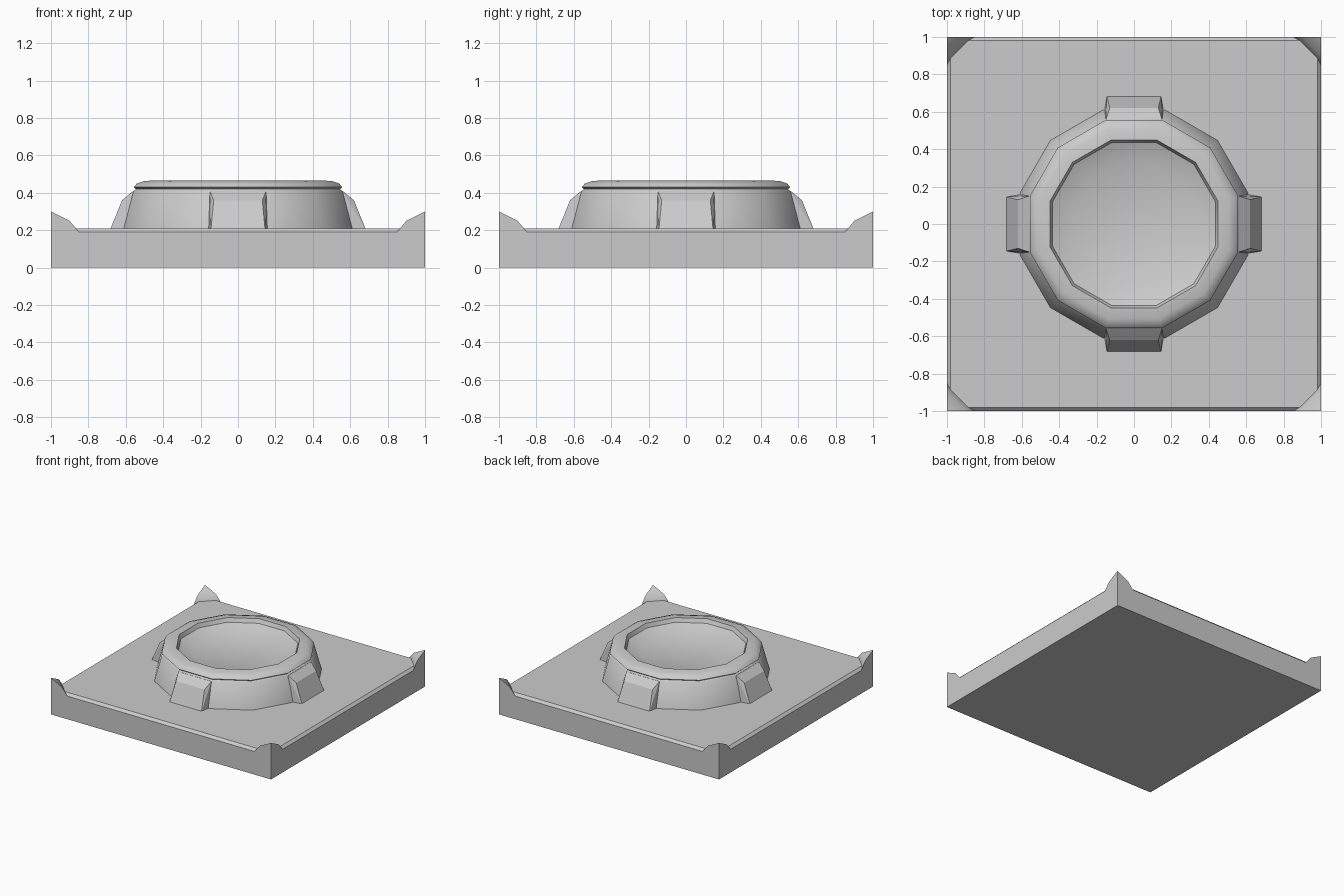
import bpy, bmesh
from math import cos, sin, pi, radians
from mathutils import Vector, Matrix

if "Cube" in bpy.data.objects:
    bpy.data.objects.remove(bpy.data.objects["Cube"])


def finish(bm, name, angle):
    bmesh.ops.recalc_face_normals(bm, faces=bm.faces)
    mesh = bpy.data.meshes.new(name)
    bm.to_mesh(mesh)
    bm.free()
    ob = bpy.data.objects.new(name, mesh)
    bpy.context.collection.objects.link(ob)
    bpy.ops.object.select_all(action='DESELECT')
    ob.select_set(True)
    bpy.context.view_layer.objects.active = ob
    bpy.ops.object.shade_smooth_by_angle(angle=radians(angle))
    return ob


def lathe(name, profile, sides, turn, angle):
    """Stack of regular polygons given as (radius to corner, height), capped."""
    bm = bmesh.new()
    rings = []
    for r, z in profile:
        rings.append([bm.verts.new((r * cos(turn + 2 * pi * i / sides),
                                    r * sin(turn + 2 * pi * i / sides), z))
                      for i in range(sides)])
    for a, b in zip(rings, rings[1:]):
        for i in range(sides):
            j = (i + 1) % sides
            bm.faces.new((a[i], a[j], b[j], b[i]))
    bm.faces.new(rings[0])
    bm.faces.new(rings[-1])
    return finish(bm, name, angle)


def hull(name, points, turn, angle):
    """Convex solid around the points, turned about z."""
    bm = bmesh.new()
    for p in points:
        bm.verts.new(Matrix.Rotation(turn, 3, 'Z') @ Vector(p))
    bmesh.ops.convex_hull(bm, input=bm.verts)
    bmesh.ops.dissolve_limit(bm, angle_limit=radians(1),
                             verts=bm.verts, edges=bm.edges)
    return finish(bm, name, angle)


# Square slab with a narrow chamfer round its top
D = 2 ** 0.5
lathe("base_slab", [(D, 0), (D, 0.19), (0.98 * D, 0.21)], 4, pi / 4, 20)

# Twelve-sided pedestal, groove, rounded rim and shallow bowl
lathe("round_pedestal",
      [(0.635, 0.2), (0.578, 0.41), (0.565, 0.42), (0.577, 0.43),
       (0.56, 0.45), (0.525, 0.462), (0.466, 0.467), (0.452, 0.435),
       (0.335, 0.385)], 12, pi / 12, 40)

# Four buttress blocks and four raised corner tips
block = []
for s in (-1, 1):
    block += [(0.5, s * 0.165, 0.2), (0.5, s * 0.155, 0.41),
              (0.56, s * 0.15, 0.41), (0.585, s * 0.162, 0.2),
              (0.62, s * 0.13, 0.36), (0.685, s * 0.145, 0.2)]
tip = [(1, 1, 0.15), (1, 1, 0.3)]
for d, z in ((0.1, 0.25), (0.15, 0.19), (0.15, 0.15)):
    tip += [(1 - d, 1, z), (1, 1 - d, z)]
for k, side in enumerate(("right", "back", "left", "front")):
    hull("buttress_" + side, block, k * pi / 2, 20)
for k, corner in enumerate(("back_right", "back_left", "front_left", "front_right")):
    hull("corner_tip_" + corner, tip, k * pi / 2, 40)
